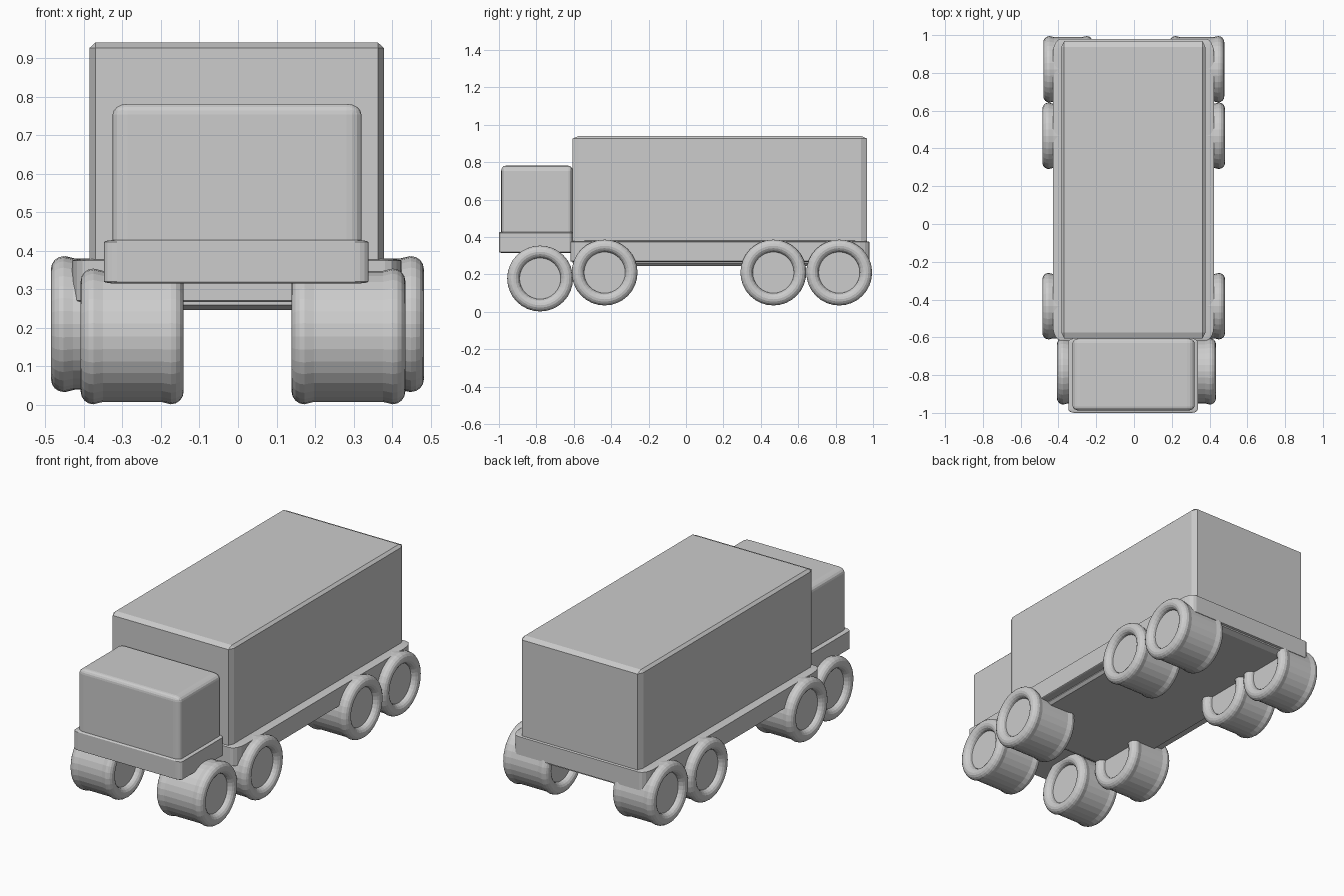
import bpy
import bmesh
from math import cos, sin, pi

old = bpy.data.objects.get("Cube")
if old:
    bpy.data.objects.remove(old, do_unlink=True)

GREY = (0.604, 0.604, 0.604, 1)
grey = bpy.data.materials.new("plain grey")
grey.use_nodes = True
grey.diffuse_color = GREY
grey.node_tree.nodes["Principled BSDF"].inputs["Base Color"].default_value = GREY


def add_object(name, bm):
    mesh = bpy.data.meshes.new(name)
    bmesh.ops.recalc_face_normals(bm, faces=bm.faces)
    bm.to_mesh(mesh)
    bm.free()
    mesh.materials.append(grey)
    obj = bpy.data.objects.new(name, mesh)
    bpy.context.collection.objects.link(obj)
    return obj


def block(name, low, high, bevel, segments):
    """Unit cube with bevelled edges, stretched between two corners."""
    bm = bmesh.new()
    bmesh.ops.create_cube(bm, size=1)
    bmesh.ops.bevel(bm, geom=bm.edges[:], offset=bevel, segments=segments,
                    profile=0.5, affect='EDGES')
    for v in bm.verts:
        for i in range(3):
            v.co[i] = low[i] + (v.co[i] + 0.5) * (high[i] - low[i])
    return add_object(name, bm)


def wheel(name, x0, x1, y, z, radius=0.176, tube=0.033, sides=32, steps=8):
    """Wide roller with a rounded tyre ring and a sunken hub at each end."""
    ring = radius - tube
    arc = [(tube * cos(pi * i / steps), ring - tube * sin(pi * (i / steps - 0.5)))
           for i in range(steps + 1)]
    # half profile: hub centre, inner lip, round of the ring, tread
    half = [(x0 + tube, 0), (x0 + tube, ring - tube)]
    for i in range(1, steps + 1):
        a = pi * i / steps
        half.append((x0 + tube - tube * sin(a), ring - tube * cos(a)))
    half += [(x0 + 1.75 * tube, ring + tube * 0.7), (x0 + 1.75 * tube, radius - 0.006)]
    half[-2] = (x0 + 1.5 * tube, radius - 0.004)
    profile = half + [(x0 + x1 - px, pr) for px, pr in reversed(half)]
    bm = bmesh.new()
    loops = []
    for px, pr in profile:
        count = sides if pr else 1
        loops.append([bm.verts.new((px, y + pr * cos(2 * pi * k / sides),
                                    z + pr * sin(2 * pi * k / sides)))
                      for k in range(count)])
    for a, b in zip(loops, loops[1:]):
        for k in range(sides):
            n = (k + 1) % sides
            if len(a) == 1:
                bm.faces.new((a[0], b[k], b[n]))
            elif len(b) == 1:
                bm.faces.new((a[k], a[n], b[0]))
            else:
                bm.faces.new((a[k], a[n], b[n], b[k]))
    return add_object(name, bm)


# Body
block("cargo_box", (-0.385, -0.606, 0.246), (0.378, 0.968, 0.94), 0.02, 1)
block("chassis", (-0.43, -0.618, 0.265), (0.424, 0.98, 0.38), 0.05, 4)
block("cab", (-0.325, -0.988, 0.33), (0.32, -0.606, 0.781), 0.06, 4)
block("bumper", (-0.348, -1.0, 0.315), (0.338, -0.606, 0.428), 0.05, 4)

# Wheels: axle name, y, z, inner and outer x on each side
axles = [
    ("front", -0.78, 0.178, (-0.408, -0.141), (0.139, 0.434)),
    ("second", -0.435, 0.21, (-0.485, -0.218), (0.187, 0.482)),
    ("third", 0.467, 0.21, (-0.485, -0.218), (0.187, 0.482)),
    ("rear", 0.819, 0.21, (-0.48, -0.218), (0.187, 0.478)),
]
for axle, y, z, right, left in axles:
    wheel(axle + "_right_wheel", *right, y, z)
    wheel(axle + "_left_wheel", *left, y, z)
